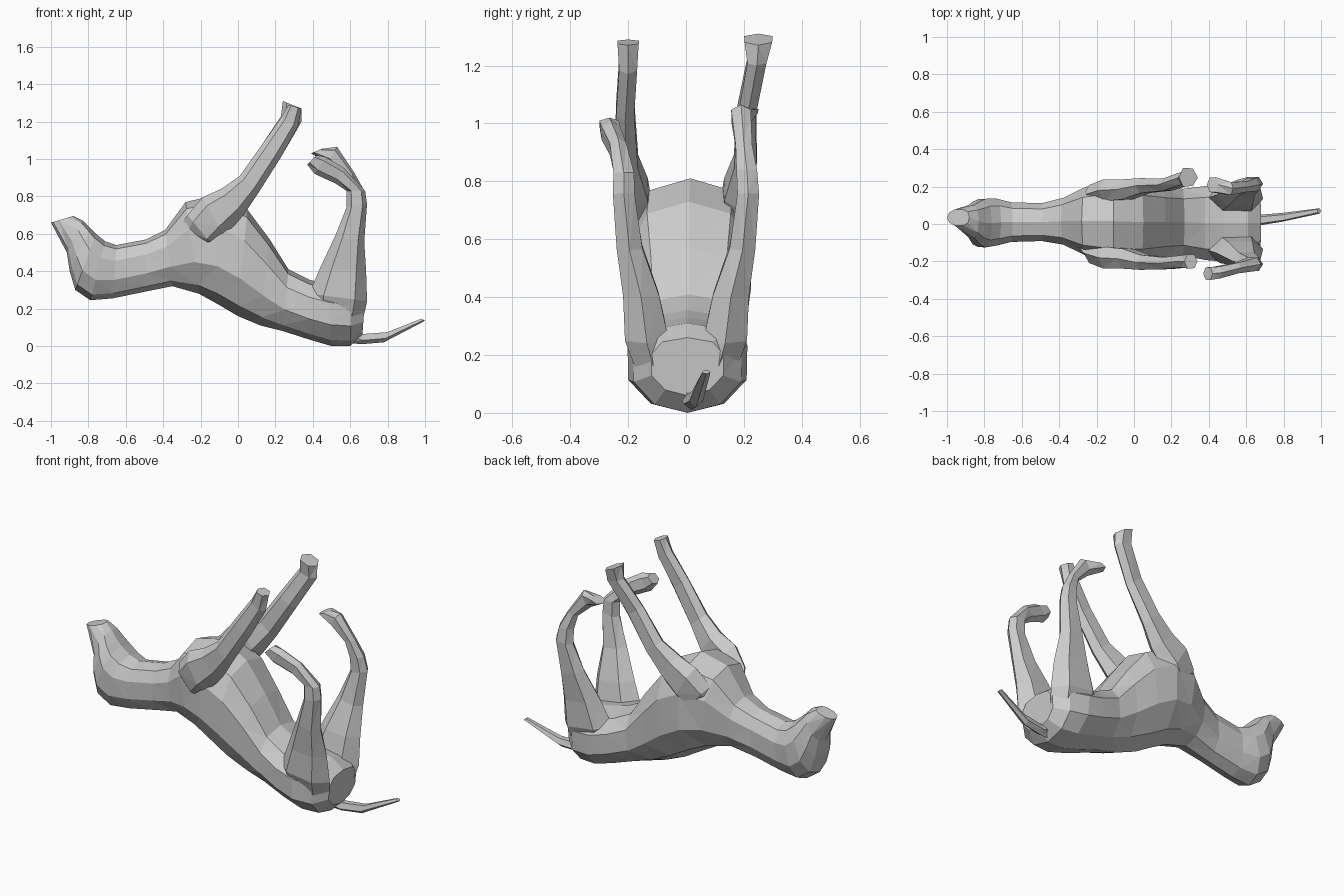
import bpy, bmesh, math


def loft(name, rings, sides, side=1, belly=1.0):
    """Skin a part over rings (ax, az, bx, bz, y, half_width): a and b are the ring's two edges in side view.
    belly < 1 makes the b side of each ring squarer."""
    bm = bmesh.new()
    loops = []
    for ax, az, bx, bz, y, hw in rings:
        loop = []
        for i in range(sides):
            t = 2 * math.pi * i / sides
            c, s = math.cos(t), math.sin(t)
            if c < -0.01 and abs(s) > 0.01:
                c, s = -abs(c) ** belly, math.copysign(abs(s) ** belly, s)
            loop.append(bm.verts.new(((ax + bx) / 2 + (ax - bx) / 2 * c,
                                      side * y + hw * s,
                                      (az + bz) / 2 + (az - bz) / 2 * c)))
        loops.append(loop)
    for p, q in zip(loops, loops[1:]):
        for i in range(sides):
            j = (i + 1) % sides
            bm.faces.new((p[i], p[j], q[j], q[i]))
    bm.faces.new(loops[0])
    bm.faces.new(loops[-1])
    bmesh.ops.triangulate(bm, faces=bm.faces[:])
    bmesh.ops.recalc_face_normals(bm, faces=bm.faces[:])
    me = bpy.data.meshes.new(name)
    bm.to_mesh(me)
    bm.free()
    ob = bpy.data.objects.new(name, me)
    bpy.context.collection.objects.link(ob)
    return ob


# Torso, neck and head: back edge, belly edge, y, half width
body = loft("animal_body", [
    (0.665, 0.06, 0.68, 0.26, 0.005, 0.13),
    (0.60, 0.00, 0.61, 0.31, 0.005, 0.195),
    (0.50, 0.00, 0.48, 0.33, 0.005, 0.215),
    (0.38, 0.035, 0.38, 0.355, 0.005, 0.205),
    (0.24, 0.08, 0.27, 0.41, 0.01, 0.185),
    (0.12, 0.11, 0.17, 0.57, 0.01, 0.195),
    (0.00, 0.16, 0.05, 0.73, 0.01, 0.215),
    (-0.11, 0.225, -0.11, 0.81, 0.015, 0.22),
    (-0.21, 0.28, -0.28, 0.77, 0.015, 0.19),
    (-0.35, 0.32, -0.39, 0.62, 0.015, 0.13),
    (-0.50, 0.29, -0.49, 0.57, 0.01, 0.105),
    (-0.67, 0.255, -0.65, 0.54, 0.01, 0.11),
    (-0.79, 0.245, -0.71, 0.56, 0.01, 0.13),
    (-0.87, 0.30, -0.76, 0.60, 0.005, 0.135),
    (-0.90, 0.40, -0.79, 0.63, 0.005, 0.12),
    (-0.915, 0.50, -0.83, 0.67, 0.015, 0.09),
    (-1.00, 0.66, -0.88, 0.695, 0.035, 0.045)], 10, belly=0.75)

# Front legs: shared shoulder and shin, separate paws
foreleg = [
    (-0.13, 0.50, -0.31, 0.64, 0.10, 0.05),
    (-0.13, 0.53, -0.27, 0.70, 0.155, 0.06),
    (-0.07, 0.59, -0.19, 0.795, 0.18, 0.065),
    (0.03, 0.70, -0.09, 0.84, 0.185, 0.06),
    (0.11, 0.82, 0.01, 0.91, 0.205, 0.045),
    (0.23, 1.01, 0.13, 1.08, 0.21, 0.036)]
fore_paws = {
    -1: [(0.32, 1.17, 0.23, 1.22, 0.20, 0.036), (0.34, 1.27, 0.27, 1.29, 0.20, 0.042)],
    1: [(0.34, 1.20, 0.23, 1.23, 0.245, 0.038), (0.34, 1.27, 0.24, 1.31, 0.25, 0.055)]}

# Hind legs: shared thigh and hock, separate paws
hindleg = [
    (0.40, 0.15, 0.655, 0.08, 0.09, 0.07),
    (0.38, 0.28, 0.69, 0.24, 0.135, 0.085),
    (0.44, 0.42, 0.685, 0.40, 0.155, 0.07),
    (0.52, 0.59, 0.675, 0.56, 0.195, 0.05),
    (0.58, 0.74, 0.69, 0.76, 0.215, 0.042)]
hind_paws = {
    -1: [(0.58, 0.83, 0.68, 0.83, 0.215, 0.04), (0.52, 0.87, 0.57, 0.95, 0.235, 0.032),
         (0.41, 0.92, 0.47, 1.01, 0.26, 0.036), (0.37, 0.97, 0.42, 1.02, 0.265, 0.038)],
    1: [(0.58, 0.83, 0.67, 0.84, 0.21, 0.04), (0.56, 0.91, 0.62, 0.93, 0.20, 0.032),
        (0.48, 0.98, 0.53, 1.065, 0.19, 0.038), (0.39, 1.03, 0.45, 1.055, 0.21, 0.045)]}

parts = []
for s, tag in ((-1, "near"), (1, "far")):
    parts.append(loft("front_leg_" + tag, foreleg + fore_paws[s], 6, s, 0.8))
    parts.append(loft("hind_leg_" + tag, hindleg + hind_paws[s], 6, s, 0.8))

# Tail
parts.append(loft("tail", [
    (0.56, 0.02, 0.60, 0.17, 0.01, 0.035),
    (0.66, 0.01, 0.67, 0.07, 0.02, 0.03),
    (0.78, 0.02, 0.80, 0.08, 0.035, 0.025),
    (1.00, 0.135, 0.98, 0.148, 0.07, 0.015)], 5))

# Merge the limbs into one skin
for p in parts:
    m = body.modifiers.new("join_" + p.name, 'BOOLEAN')
    m.operation = 'UNION'
    m.solver = 'EXACT'
    m.object = p
bpy.context.view_layer.update()
merged = bpy.data.meshes.new_from_object(body.evaluated_get(bpy.context.evaluated_depsgraph_get()))
body.modifiers.clear()
body.data = merged
for p in parts:
    bpy.data.objects.remove(p)
